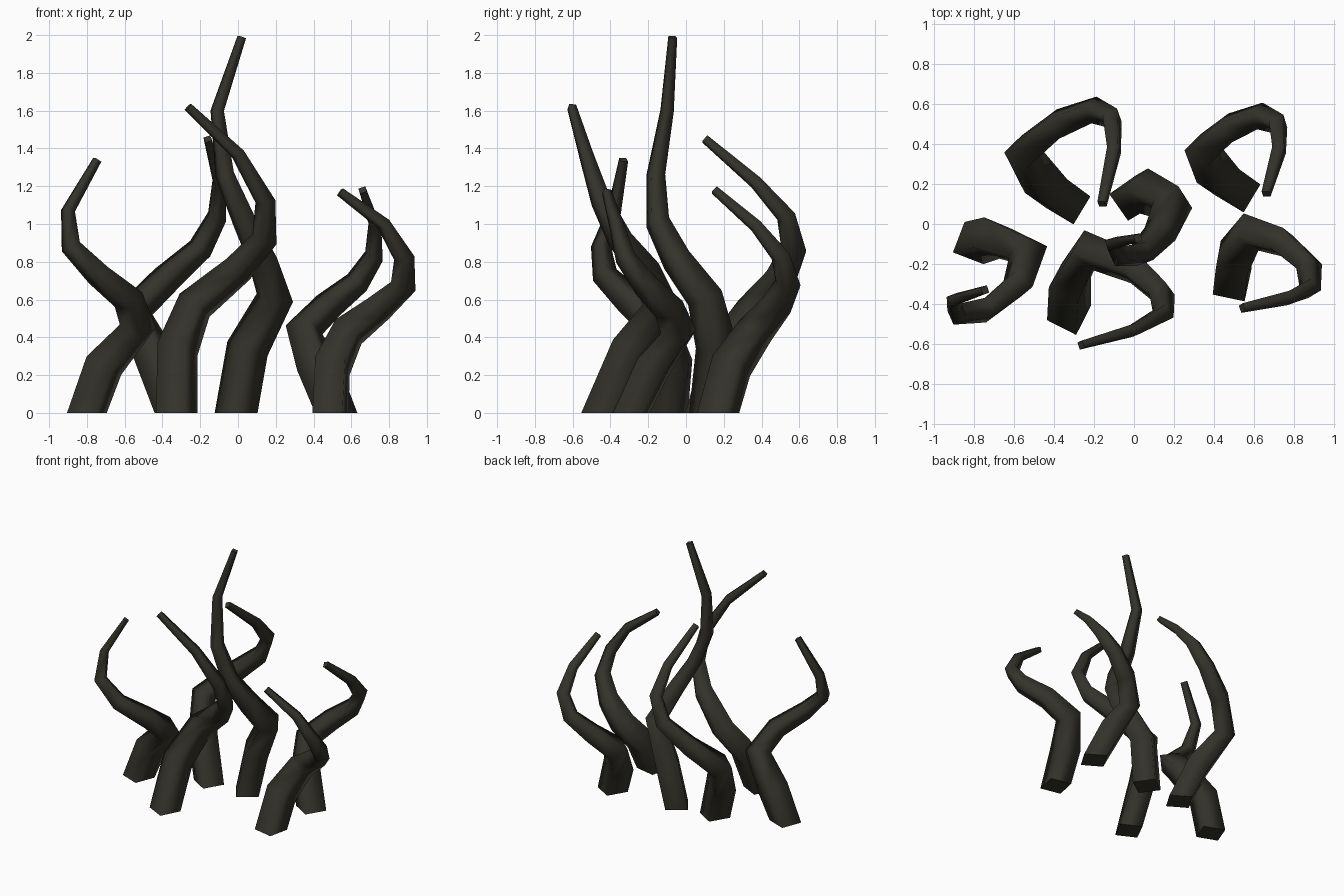
import bpy, bmesh, math
from mathutils import Vector

if "Cube" in bpy.data.objects:
    bpy.data.objects.remove(bpy.data.objects["Cube"])

bark = bpy.data.materials.new("dark_olive_black")
bark.diffuse_color = (0.034, 0.032, 0.024, 1)
bark.use_nodes = True
bark.node_tree.nodes["Principled BSDF"].inputs["Base Color"].default_value = bark.diffuse_color

# edge length of the square section at each ring, base to tip
WIDTHS = [0.163, 0.162, 0.142, 0.118, 0.098, 0.079, 0.057, 0.038]

def tentacle(name, turn, path):
    """Square, tapering tube swept along a spiralling path; turn = angle of the base square."""
    pts = [Vector(p) for p in path]
    n = len(pts)
    dirs = [(pts[i + 1] - pts[i]).normalized() for i in range(n - 1)]
    tangents = [Vector((0, 0, 1))]
    tangents += [(dirs[i - 1] + dirs[i]).normalized() for i in range(1, n - 1)]
    tangents.append(dirs[-1])
    side = Vector((math.cos(math.radians(turn)), math.sin(math.radians(turn)), 0))
    bm = bmesh.new()
    rings = []
    for i, (p, t, w) in enumerate(zip(pts, tangents, WIDTHS)):
        if i:
            side = tangents[i - 1].rotation_difference(t) @ side
        other = t.cross(side)
        rings.append([bm.verts.new(p + (side * a + other * b) * w / 2)
                      for a, b in ((1, 1), (-1, 1), (-1, -1), (1, -1))])
    for lo, hi in zip(rings, rings[1:]):
        for k in range(4):
            m = (k + 1) % 4
            bm.faces.new((lo[k], lo[m], hi[m], hi[k])).smooth = True
    # flat end caps
    bm.faces.new(rings[0][::-1])
    bm.faces.new(rings[-1])
    bmesh.ops.recalc_face_normals(bm, faces=bm.faces)
    mesh = bpy.data.meshes.new(name)
    bm.to_mesh(mesh)
    bm.free()
    mesh.materials.append(bark)
    bpy.context.collection.objects.link(bpy.data.objects.new(name, mesh))

# centre: the tallest
tentacle("centre_tentacle", 35, [
    (-0.01, 0.13, 0), (0.05, 0.165, 0.34), (0.195, 0.1, 0.61), (0.13, -0.05, 0.81),
    (0.035, -0.15, 1.01), (-0.07, -0.16, 1.26), (-0.11, -0.1, 1.6), (0.02, -0.07, 1.99)])
# front
tentacle("front_tentacle", -27, [
    (-0.325, -0.445, 0), (-0.32, -0.29, 0.34), (-0.23, -0.13, 0.57), (0, -0.22, 0.76),
    (0.14, -0.35, 0.92), (0.145, -0.45, 1.12), (0, -0.53, 1.37), (-0.265, -0.605, 1.62)])
# back left
tentacle("back_left_tentacle", 59, [
    (-0.33, 0.11, 0), (-0.44, 0.19, 0.3), (-0.55, 0.36, 0.54), (-0.38, 0.5, 0.71),
    (-0.2, 0.57, 0.87), (-0.11, 0.53, 1.04), (-0.1, 0.37, 1.22), (-0.16, 0.1, 1.45)])
# left
tentacle("left_tentacle", -21, [
    (-0.8, -0.095, 0), (-0.71, -0.07, 0.25), (-0.53, -0.14, 0.46), (-0.58, -0.3, 0.6),
    (-0.74, -0.43, 0.73), (-0.885, -0.45, 0.88), (-0.9, -0.38, 1.07), (-0.745, -0.33, 1.34)])
# back right
tentacle("back_right_tentacle", 59, [
    (0.52, 0.17, 0), (0.42, 0.24, 0.25), (0.35, 0.37, 0.44), (0.48, 0.48, 0.57),
    (0.63, 0.54, 0.69), (0.72, 0.5, 0.83), (0.725, 0.37, 0.99), (0.66, 0.15, 1.18)])
# right
tentacle("right_tentacle", -12, [
    (0.49, -0.29, 0), (0.5, -0.17, 0.25), (0.585, -0.04, 0.43), (0.74, -0.09, 0.55),
    (0.875, -0.21, 0.67), (0.88, -0.32, 0.82), (0.77, -0.37, 1.0), (0.54, -0.42, 1.17)])
